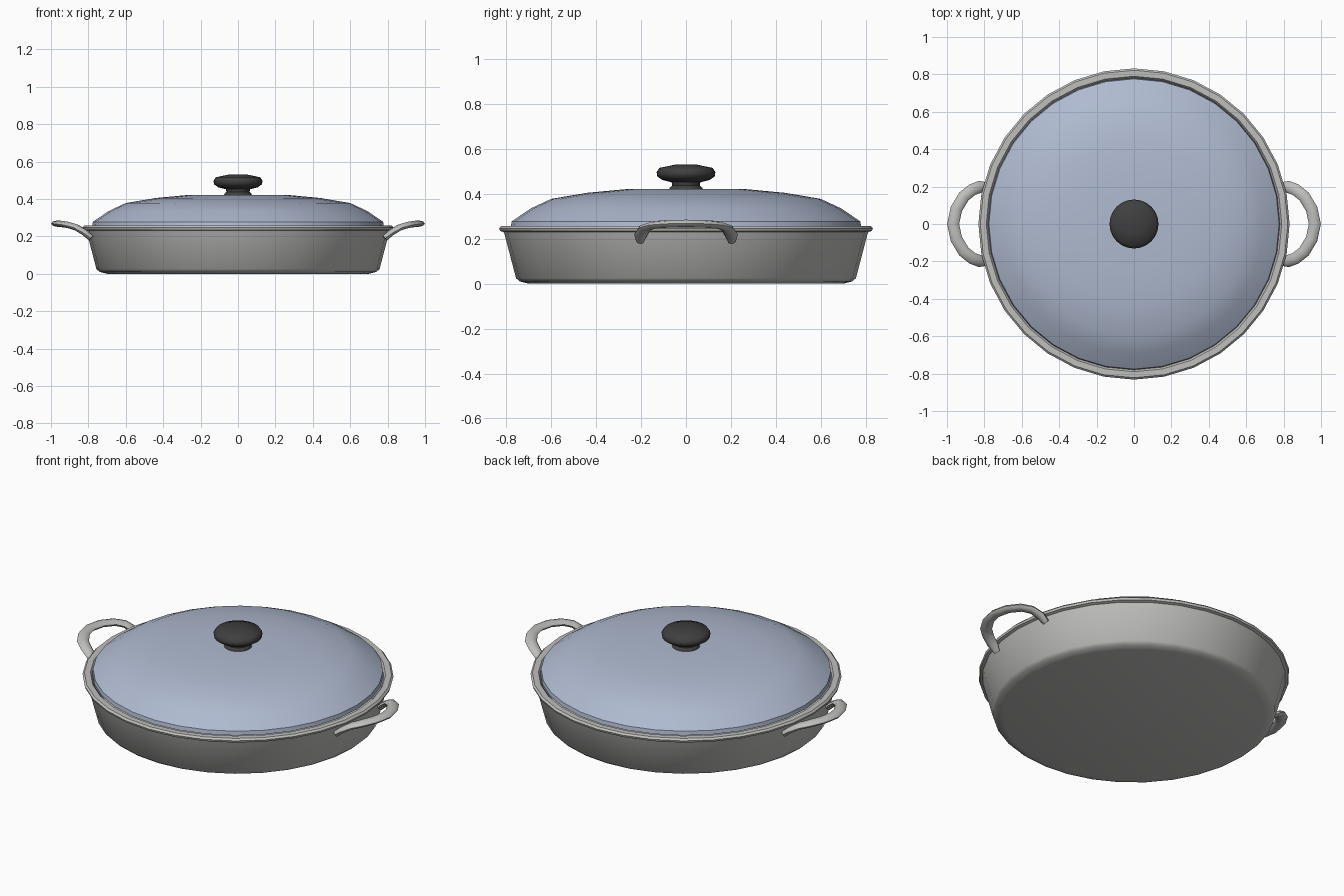
import bpy, bmesh, math
from mathutils import Vector

if "Cube" in bpy.data.objects:
    bpy.data.objects.remove(bpy.data.objects["Cube"])


def material(name, rgb):
    mat = bpy.data.materials.new(name)
    mat.use_nodes = True
    mat.diffuse_color = (*rgb, 1)
    mat.node_tree.nodes["Principled BSDF"].inputs["Base Color"].default_value = (*rgb, 1)
    return mat


def finish(bm, name, mat, angle):
    bmesh.ops.remove_doubles(bm, verts=bm.verts, dist=0.0001)
    bmesh.ops.recalc_face_normals(bm, faces=bm.faces)
    mesh = bpy.data.meshes.new(name)
    bm.to_mesh(mesh)
    bm.free()
    mesh.materials.append(mat)
    obj = bpy.data.objects.new(name, mesh)
    bpy.context.collection.objects.link(obj)
    bpy.ops.object.select_all(action="DESELECT")
    obj.select_set(True)
    bpy.context.view_layer.objects.active = obj
    bpy.ops.object.shade_smooth_by_angle(angle=math.radians(angle))
    return obj


def lathe(name, profile, mat, sides=32, angle=40):
    """Spin a (radius, height) profile around the z axis."""
    bm = bmesh.new()
    verts = [bm.verts.new((0, r, z)) for r, z in profile]
    edges = [bm.edges.new(pair) for pair in zip(verts, verts[1:])]
    bmesh.ops.spin(bm, geom=verts + edges, cent=(0, 0, 0), axis=(0, 0, 1),
                   angle=math.tau, steps=sides, use_duplicate=False)
    return finish(bm, name, mat, angle)


def handle(name, side, mat, sides=8):
    """Sweep an oval section along a loop that curls down onto the wall."""
    half = [(0.785, 0.205, 0.19), (0.82, 0.20, 0.22), (0.865, 0.183, 0.248),
            (0.91, 0.147, 0.261), (0.95, 0.08, 0.267)]
    path = half + [(0.967, 0, 0.268)] + [(x, -y, z) for x, y, z in reversed(half)]
    path = [Vector((x * side, y, z)) for x, y, z in path]
    bm = bmesh.new()
    rings = []
    last = len(path) - 1
    for i, p in enumerate(path):
        along = (path[min(i + 1, last)] - path[max(i - 1, 0)]).normalized()
        across = along.cross(Vector((0, 0, 1))).normalized()
        up = across.cross(along)
        width = 0.018 if i in (0, last) else 0.032
        rings.append([bm.verts.new(p + across * width * math.cos(a) + up * 0.017 * math.sin(a))
                      for a in (math.tau * k / sides for k in range(sides))])
    for a, b in zip(rings, rings[1:]):
        for k in range(sides):
            n = (k + 1) % sides
            bm.faces.new((a[k], a[n], b[n], b[k]))
    bm.faces.new(rings[0])
    bm.faces.new(rings[-1])
    return finish(bm, name, mat, 50)


steel = material("light grey metal", (0.52, 0.52, 0.51))
blue = material("pale blue enamel", (0.43, 0.49, 0.63))
black = material("charcoal plastic", (0.05, 0.05, 0.05))

# Pan with rolled rim and hollow inside
lathe("pan", [(0, 0), (0.70, 0), (0.74, 0.01), (0.757, 0.025), (0.808, 0.22), (0.812, 0.23),
              (0.828, 0.235), (0.832, 0.247), (0.822, 0.257), (0.79, 0.257), (0.78, 0.245),
              (0.735, 0.04), (0.69, 0.025), (0, 0.025)], steel)

# Domed lid with a seating lip
lathe("lid", [(0, 0.421), (0.27, 0.421), (0.44, 0.405), (0.60, 0.378), (0.69, 0.336),
              (0.776, 0.278), (0.78, 0.255), (0.765, 0.255), (0.68, 0.322),
              (0.59, 0.362), (0.27, 0.405), (0, 0.405)], blue)

# Lid knob
lathe("lid_knob", [(0, 0.41), (0.075, 0.415), (0.073, 0.427), (0.062, 0.437), (0.064, 0.452),
                   (0.105, 0.462), (0.128, 0.478), (0.131, 0.497), (0.118, 0.516),
                   (0.05, 0.53), (0, 0.532)], black, sides=24, angle=50)

# Side handles
handle("left_handle", 1, steel)
handle("right_handle", -1, steel)
